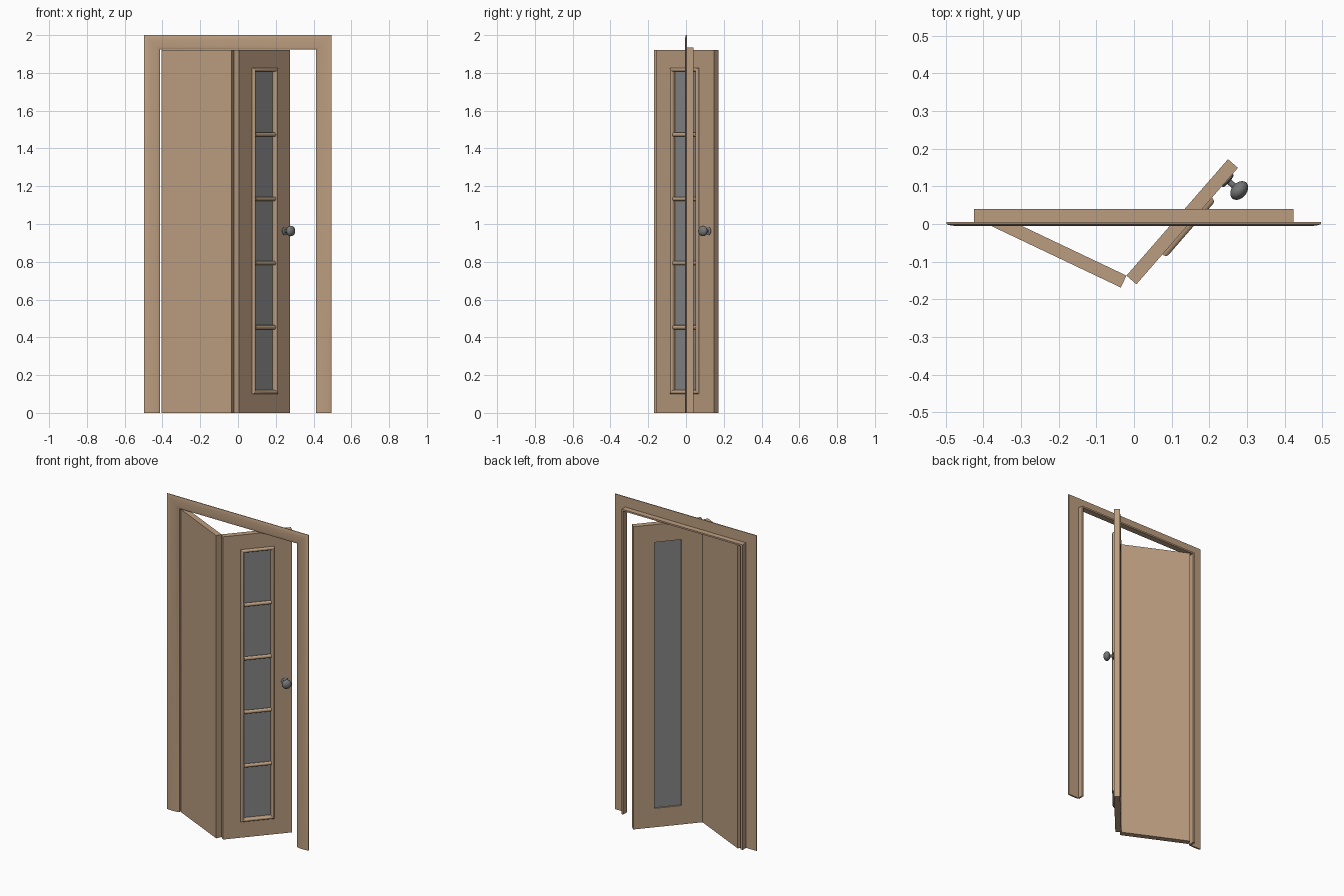
import bpy, bmesh, math
from mathutils import Matrix, Vector

if "Cube" in bpy.data.objects:
    bpy.data.objects.remove(bpy.data.objects["Cube"])


def material(name, color):
    m = bpy.data.materials.new(name)
    m.diffuse_color = (*color, 1)
    m.use_nodes = True
    m.node_tree.nodes["Principled BSDF"].inputs["Base Color"].default_value = m.diffuse_color
    return m


WOOD = material("light_wood", (0.50, 0.34, 0.215))
GLASS = material("grey_glass", (0.25, 0.25, 0.25))
METAL = material("dark_metal", (0.18, 0.18, 0.18))


def finish(name, bm, mat, matrix=Matrix(), smooth=True):
    bmesh.ops.recalc_face_normals(bm, faces=bm.faces)
    me = bpy.data.meshes.new(name)
    bm.to_mesh(me)
    bm.free()
    me.materials.append(mat)
    if smooth:
        me.shade_smooth()
        me.set_sharp_from_angle(angle=math.radians(35))
    ob = bpy.data.objects.new(name, me)
    ob.matrix_world = matrix
    bpy.context.collection.objects.link(ob)
    return ob


def box(name, x, y, z, mat, matrix=Matrix()):
    bm = bmesh.new()
    size = Matrix.Diagonal((x[1] - x[0], y[1] - y[0], z[1] - z[0], 1))
    mid = Matrix.Translation(((x[0] + x[1]) / 2, (y[0] + y[1]) / 2, (z[0] + z[1]) / 2))
    bmesh.ops.create_cube(bm, size=1, matrix=mid @ size)
    return finish(name, bm, mat, matrix, smooth=False)


def mitred(name, outer, inner, profile, closed, mat, matrix=Matrix()):
    """Sweep a profile of (0 outer .. 1 inner, y) round matching (x, z) corners."""
    bm = bmesh.new()
    rings = []
    for (ox, oz), (ix, iz) in zip(outer, inner):
        rings.append([bm.verts.new((ox + (ix - ox) * t, y, oz + (iz - oz) * t))
                      for t, y in profile])
    n, k = len(rings), len(profile)
    for i in range(n if closed else n - 1):
        a, b = rings[i], rings[(i + 1) % n]
        for j in range(k):
            bm.faces.new((a[j], a[(j + 1) % k], b[(j + 1) % k], b[j]))
    if not closed:
        bm.faces.new(rings[0])
        bm.faces.new(rings[-1])
    return finish(name, bm, mat, matrix)


def arch(x0, x1, top):
    return [(x0, 0), (x0, top), (x1, top), (x1, 0)]


def rect(x0, x1, z0, z1):
    return [(x0, z0), (x0, z1), (x1, z1), (x1, z0)]


def lathe(name, profile, mat, matrix, steps=32):
    """Revolve (radius, height) points about local z."""
    bm = bmesh.new()
    verts = [bm.verts.new((r, 0, h)) for r, h in profile]
    edges = [bm.edges.new(p) for p in zip(verts, verts[1:])]
    bmesh.ops.spin(bm, geom=verts + edges, axis=(0, 0, 1), cent=(0, 0, 0),
                   angle=math.tau, steps=steps)
    bmesh.ops.remove_doubles(bm, verts=bm.verts, dist=1e-5)
    return finish(name, bm, mat, matrix)


# Door casing with a shallow rounded face, and the jamb behind it
curve = [(0, 0.0), (0.08, -0.003), (0.25, -0.005), (0.5, -0.005),
         (0.75, -0.004), (0.92, -0.002), (1, 0.002)]
mitred("casing", arch(-0.498, 0.496, 2.0), arch(-0.412, 0.414, 1.925),
       [(0, 0.005)] + curve + [(1, 0.005)], False, WOOD)
mitred("jamb", arch(-0.425, 0.424, 1.935), arch(-0.412, 0.414, 1.925),
       [(0, 0.004), (1, 0.004), (1, 0.04), (0, 0.04)], False, WOOD)

# Two folding leaves meeting at the hinge line
hinge = Matrix.Translation((-0.02, -0.137, 0))
left = hinge @ Matrix.Rotation(math.radians(-25.4), 4, 'Z')
right = hinge @ Matrix.Rotation(math.radians(48.9), 4, 'Z')
W, T, H = 0.41, 0.035, 1.92
box("plain_leaf", (-W, 0), (-T, 0), (0, H), WOOD, left)

X0, X1, Z0, Z1 = 0.125, 0.285, 0.12, 1.807
mitred("window_leaf", rect(0, W, 0, H), rect(X0, X1, Z0, Z1),
       [(0, -T), (1, -T), (1, 0), (0, 0)], True, WOOD, right)
box("glass", (X0, X1), (-0.022, -0.009), (Z0, Z1), GLASS, right)

# Half-round moulding round the window
half = [(0.5 - 0.5 * math.cos(a), -T - 0.013 * math.sin(a))
        for a in (math.pi * i / 10 for i in range(11))]
mitred("window_moulding", rect(X0 - 0.02, X1 + 0.02, Z0 - 0.02, Z1 + 0.02),
       rect(X0, X1, Z0, Z1), half, True, WOOD, right)

# Round glazing bars
for i in range(4):
    bm = bmesh.new()
    bmesh.ops.create_cone(bm, cap_ends=True, segments=20, radius1=0.011,
                          radius2=0.011, depth=X1 - X0)
    place = Matrix.Translation(((X0 + X1) / 2, -0.033, 0.453 + 0.34 * i))
    finish(f"glazing_bar_{i + 1}", bm, WOOD,
           right @ place @ Matrix.Rotation(math.pi / 2, 4, 'Y'))

# Knob: rosette, neck and flattened ball
knob_at = right @ Matrix.Translation((0.367, -T, 0.963)) @ Matrix.Rotation(math.pi / 2, 4, 'X')
ball = [(0.028 * math.sin(a), 0.042 - 0.02 * math.cos(a))
        for a in (math.radians(16 + 164 * i / 14) for i in range(15))]
lathe("knob", [(0, -0.001), (0.022, -0.001), (0.022, 0.003), (0.018, 0.006),
               (0.008, 0.007)] + ball, METAL, knob_at)
